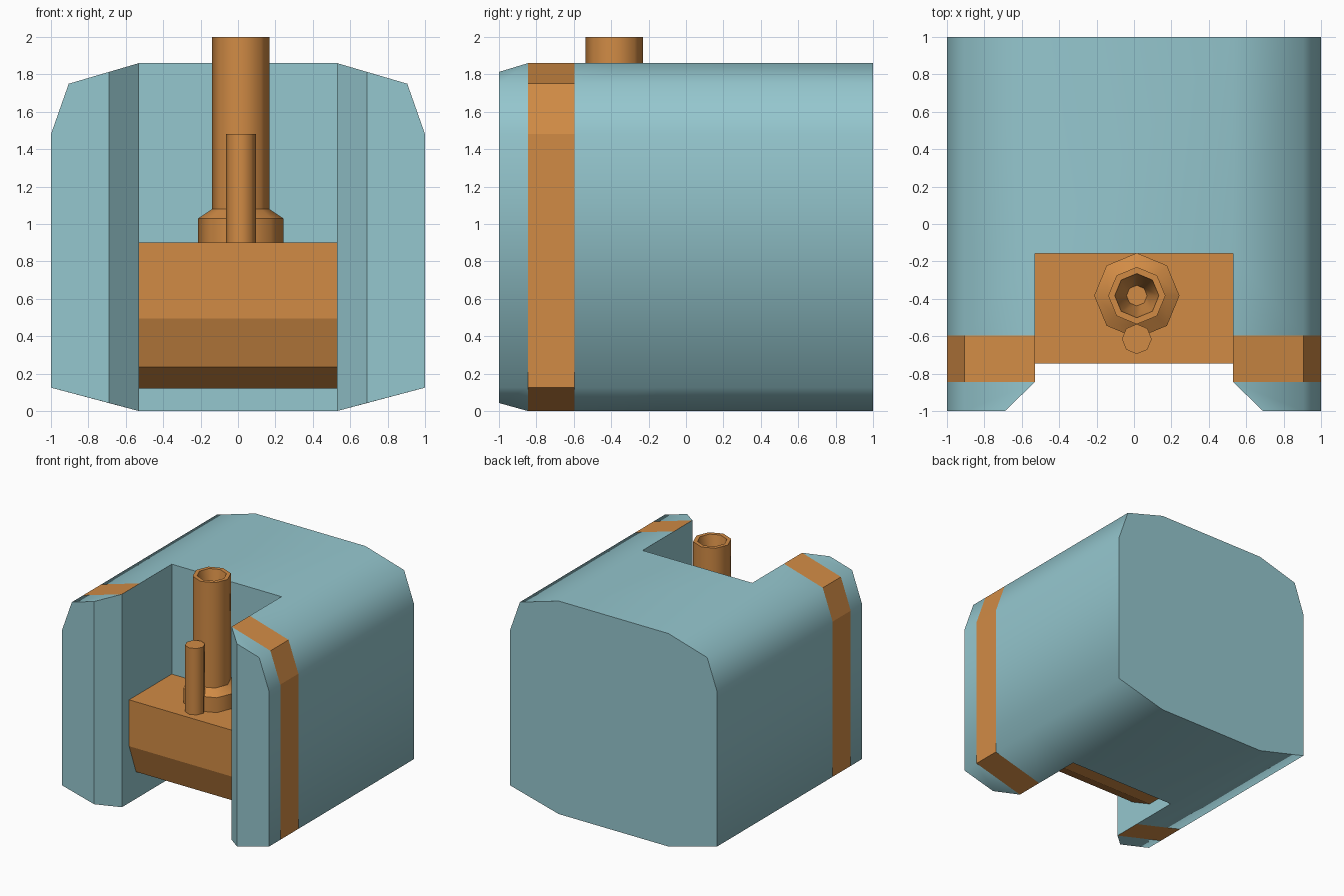
import bpy, bmesh, math

if "Cube" in bpy.data.objects:
    bpy.data.objects.remove(bpy.data.objects["Cube"])


def material(name, rgb):
    m = bpy.data.materials.new(name)
    m.diffuse_color = (*rgb, 1)
    m.use_nodes = True
    m.node_tree.nodes["Principled BSDF"].inputs["Base Color"].default_value = m.diffuse_color
    return m


BLUE = material("pale blue", (0.30, 0.57, 0.62))
ORANGE = material("copper orange", (0.64, 0.26, 0.06))


def finish(name, bm, mats):
    bmesh.ops.remove_doubles(bm, verts=bm.verts, dist=1e-5)
    bmesh.ops.recalc_face_normals(bm, faces=bm.faces)
    me = bpy.data.meshes.new(name)
    bm.to_mesh(me)
    bm.free()
    for m in mats:
        me.materials.append(m)
    ob = bpy.data.objects.new(name, me)
    bpy.context.collection.objects.link(ob)
    return ob


def skin(bm, rings, rule=None):
    """Join successive rings of points with quads."""
    loops = [[bm.verts.new(p) for p in ring] for ring in rings]
    n = len(loops[0])
    for i, (a, b) in enumerate(zip(loops, loops[1:])):
        for k in range(n):
            f = bm.faces.new((a[k], a[(k + 1) % n], b[(k + 1) % n], b[k]))
            if rule:
                rule(f, i, k)
    return loops


# Body: extruded casing with a slot between two front prongs
W, SLOT_Y, TOP = 0.53, -0.157, 1.86
half = [(W, TOP), (0.905, 1.75), (1, 1.48), (1, 0.125), (W, 0)]
profile = half + [(-x, z) for x, z in reversed(half)]
bm = bmesh.new()


def casing(f, i, k):
    f.smooth = True


loops = skin(bm, [[(x, y, z) for x, z in profile] for y in (SLOT_Y, 1)], casing)
bm.faces.new(loops[1])
f0 = loops[0]
bm.faces.new((f0[0], f0[4], f0[5], f0[9]))  # back wall of the slot


def prong(f, i, k):
    outer = k < 4
    f.smooth = outer and i != 1
    f.material_index = int(outer and i == 1)  # stripe on outer faces only


for s in (1, -1):
    rings = [[(s * x, y, z) for x, z in half] for y in (SLOT_Y, -0.595, -0.845)]
    tip = [(0.69, 1.813)] + half[1:4] + [(0.69, 0.043)]
    rings.append([(s * x, -1, z) for x, z in tip])
    ends = skin(bm, rings, prong)
    bm.faces.new(ends[-1])
bmesh.ops.remove_doubles(bm, verts=bm.verts, dist=1e-5)
for e in bm.edges:
    e.smooth = all(f.smooth for f in e.link_faces)
finish("slotted_body", bm, [BLUE, ORANGE])

# Block held in the slot, with a rounded lower front edge
bm = bmesh.new()
side = [(SLOT_Y, 0.9), (-0.745, 0.9), (-0.745, 0.495), (-0.65, 0.235), (-0.43, 0.12), (SLOT_Y, 0.12)]
loops = skin(bm, [[(x, y, z) for y, z in side] for x in (-W, W)])
for l in loops:
    bm.faces.new(l)
finish("slot_block", bm, [ORANGE])


def lathe(name, cx, cy, prof, sides=8):
    bm = bmesh.new()
    rings = [[(cx + r * math.cos(2 * math.pi * k / sides), cy + r * math.sin(2 * math.pi * k / sides), z)
              for k in range(sides)] for r, z in prof]
    loops = skin(bm, rings, casing)
    for l in (loops[0], loops[-1]):
        bm.faces.new(l)
    for e in bm.edges:
        level = abs(e.verts[0].co.z - e.verts[1].co.z) < 1e-4
        e.smooth = not level  # crisp rims, smooth round sides
    finish(name, bm, [ORANGE])


# Hollow pipe on a flared collar, and the thin rod in front of it
lathe("hollow_pipe", 0.015, -0.383, [(0.228, 0.89), (0.228, 1.03), (0.153, 1.08), (0.153, 2),
                                     (0.118, 2), (0.055, 1.65)])
lathe("thin_rod", 0.015, -0.615, [(0.08, 0.89), (0.08, 1.48)])
